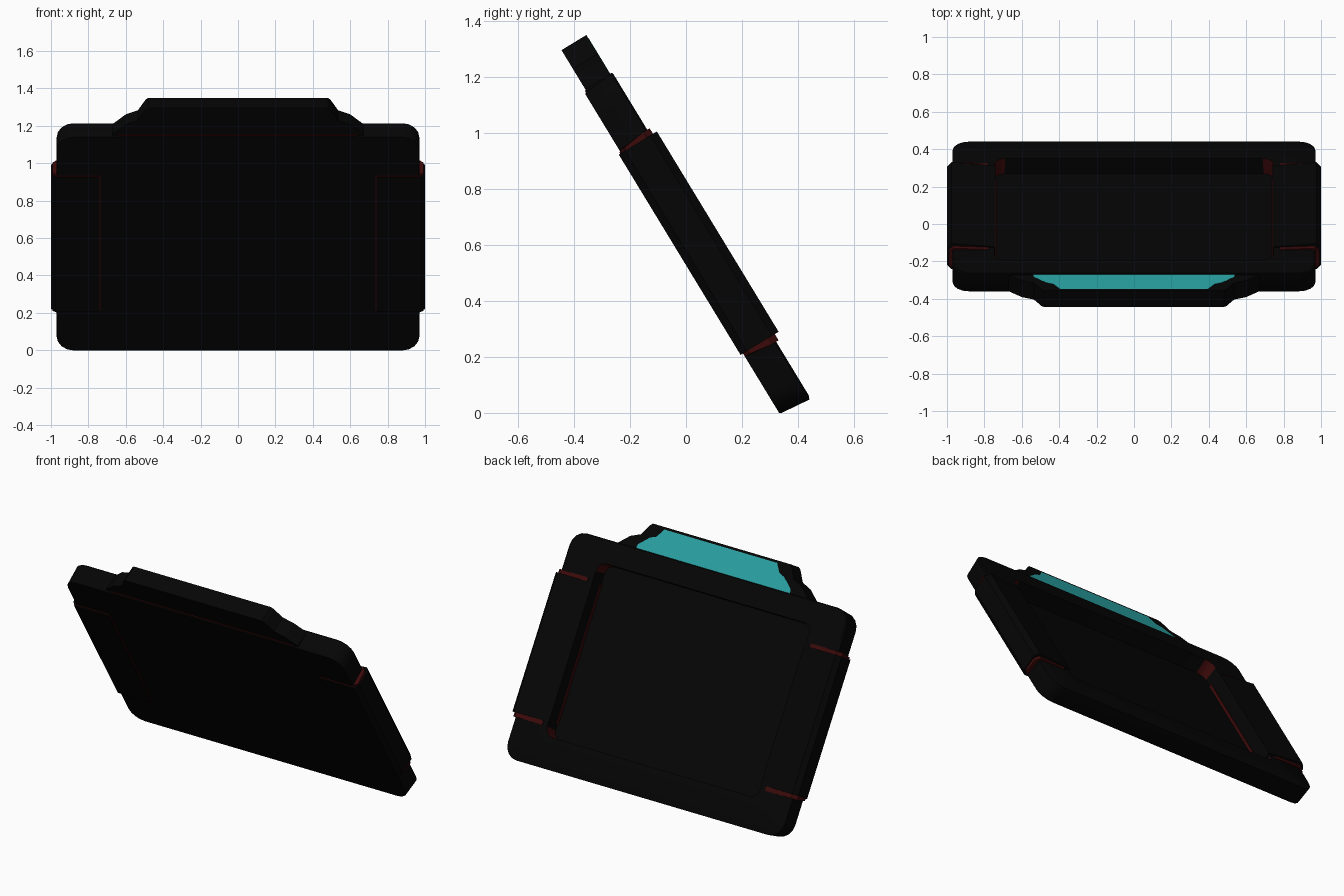
import bpy, bmesh, math
from mathutils import Matrix, Vector

if "Cube" in bpy.data.objects:
    bpy.data.objects.remove(bpy.data.objects["Cube"])

# The slab is modelled upright (x, thickness y, height z), then leaned forward
LEAN = Matrix.Translation((0, 0.343, 0.0)) @ Matrix.Rotation(math.radians(31.3), 4, 'X')


def material(name, col):
    m = bpy.data.materials.new(name)
    m.diffuse_color = (*col, 1)
    m.use_nodes = True
    m.node_tree.nodes["Principled BSDF"].inputs["Base Color"].default_value = m.diffuse_color
    return m


BLACK = material("matte black", (0.0015, 0.0015, 0.0015))
RED = material("dark red", (0.045, 0.003, 0.003))
TEAL = material("teal", (0.023, 0.37, 0.38))


def finish(bm, name, mats, smooth=False):
    bmesh.ops.recalc_face_normals(bm, faces=bm.faces)
    bmesh.ops.transform(bm, matrix=LEAN, verts=bm.verts)
    me = bpy.data.meshes.new(name)
    bm.to_mesh(me)
    bm.free()
    for m in mats:
        me.materials.append(m)
    ob = bpy.data.objects.new(name, me)
    bpy.context.collection.objects.link(ob)
    if smooth:
        bpy.ops.object.select_all(action='DESELECT')
        ob.select_set(True)
        bpy.context.view_layer.objects.active = ob
        bpy.ops.object.shade_smooth_by_angle(angle=math.radians(35))
    return ob


def loft(name, loops, mat):
    # closed solid through a list of equal-length point loops
    bm = bmesh.new()
    vs = [[bm.verts.new(p) for p in loop] for loop in loops]
    n = len(vs[0])
    for a, b in zip(vs, vs[1:]):
        for i in range(n):
            j = (i + 1) % n
            bm.faces.new([a[i], a[j], b[j], b[i]])
    bm.faces.new(vs[0])
    bm.faces.new(vs[-1])
    return finish(bm, name, [mat])


def bar(name, section, z0, z1, mat, flare=0):
    # section of (x, y) points run along the slab height; flare lengthens its back side
    low = [(x, y, z0 - (flare if y > 0.05 else 0)) for x, y in section]
    high = [(x, y, z1 + (flare if y > 0.05 else 0)) for x, y in section]
    return loft(name, [low, high], mat)


def prism(name, half, y0, y1, mat):
    # half profile (x, z) mirrored across x = 0 and extruded through y
    pts = half + [(-x, z) for x, z in reversed(half)]
    return loft(name, [[(x, y, z) for x, z in pts] for y in (y0, y1)], mat)


SEG = 4


def rounded_rect(hx, z0, z1, r):
    pts = []
    corners = [(hx - r, z1 - r), (-hx + r, z1 - r), (-hx + r, z0 + r), (hx - r, z0 + r)]
    for k, (cx, cz) in enumerate(corners):
        for i in range(SEG + 1):
            a = math.pi / 2 * (k + i / SEG)
            pts.append((cx + r * math.cos(a), cz + r * math.sin(a)))
    return pts


# Main frame: rounded slab with a recessed back, lofted ring by ring
rings = [
    (0.967, 0.005, 1.338, 0.085, -0.009),
    (0.970, 0.001, 1.342, 0.09, -0.004),
    (0.970, -0.010, 1.354, 0.09, 0.108),
    (0.962, 0.002, 1.350, 0.085, 0.114),
    (0.745, 0.174, 1.218, 0.055, 0.114),
    (0.742, 0.172, 1.216, 0.05, 0.018),
]
bm = bmesh.new()
loops = [[bm.verts.new((x, y, z)) for x, z in rounded_rect(hx, z0, z1, r)]
         for hx, z0, z1, r, y in rings]
n = len(loops[0])
for k in range(len(loops) - 1):
    for i in range(n):
        j = (i + 1) % n
        f = bm.faces.new([loops[k][i], loops[k][j], loops[k + 1][j], loops[k + 1][i]])
        # red inner corners of the recess
        if k == len(loops) - 2 and i % (SEG + 1) < SEG:
            f.material_index = 1
bm.faces.new(loops[0])
bm.faces.new(loops[-1])
finish(bm, "main_frame", [BLACK, RED], smooth=True)

# Side clamps with red liners showing at their ends and inner edges
clamp = [(0.741, -0.019), (0.978, -0.019), (1.0, 0.008), (1.0, 0.112), (0.975, 0.140),
         (0.741, 0.119)]
collar = [(0.78, -0.007), (0.97, -0.007), (0.993, 0.012), (0.993, 0.098), (0.968, 0.124),
          (0.78, 0.117)]
liner = [(0.735, -0.013), (0.97, -0.013), (0.97, 0.036), (0.735, 0.036)]
for side, s in (("right", 1), ("left", -1)):
    def flip(sec):
        return [(s * x, y) for x, y in sec]
    bar(side + "_clamp", flip(clamp), 0.254, 1.091, BLACK)
    bar(side + "_clamp_collar", flip(collar), 0.240, 1.102, RED, 0.012)
    bar(side + "_clamp_liner", flip(liner), 0.256, 1.097, RED)

# Top tab with stepped shoulders
prism("top_tab", [(0.68, 1.30), (0.67, 1.352), (0.60, 1.412), (0.535, 1.438),
                  (0.495, 1.503), (0.48, 1.516)], 0.0, 0.104, BLACK)
# Red seam at the foot of the tab
bar("tab_seam", [(-0.64, -0.004), (0.64, -0.004), (0.64, 0.02), (-0.64, 0.02)],
    1.33, 1.349, RED)
# Teal plate on the back of the tab
prism("teal_plate", [(0.54, 1.345), (0.535, 1.378), (0.47, 1.435), (0.43, 1.45),
                     (0.395, 1.502)], 0.100, 0.105, TEAL)
